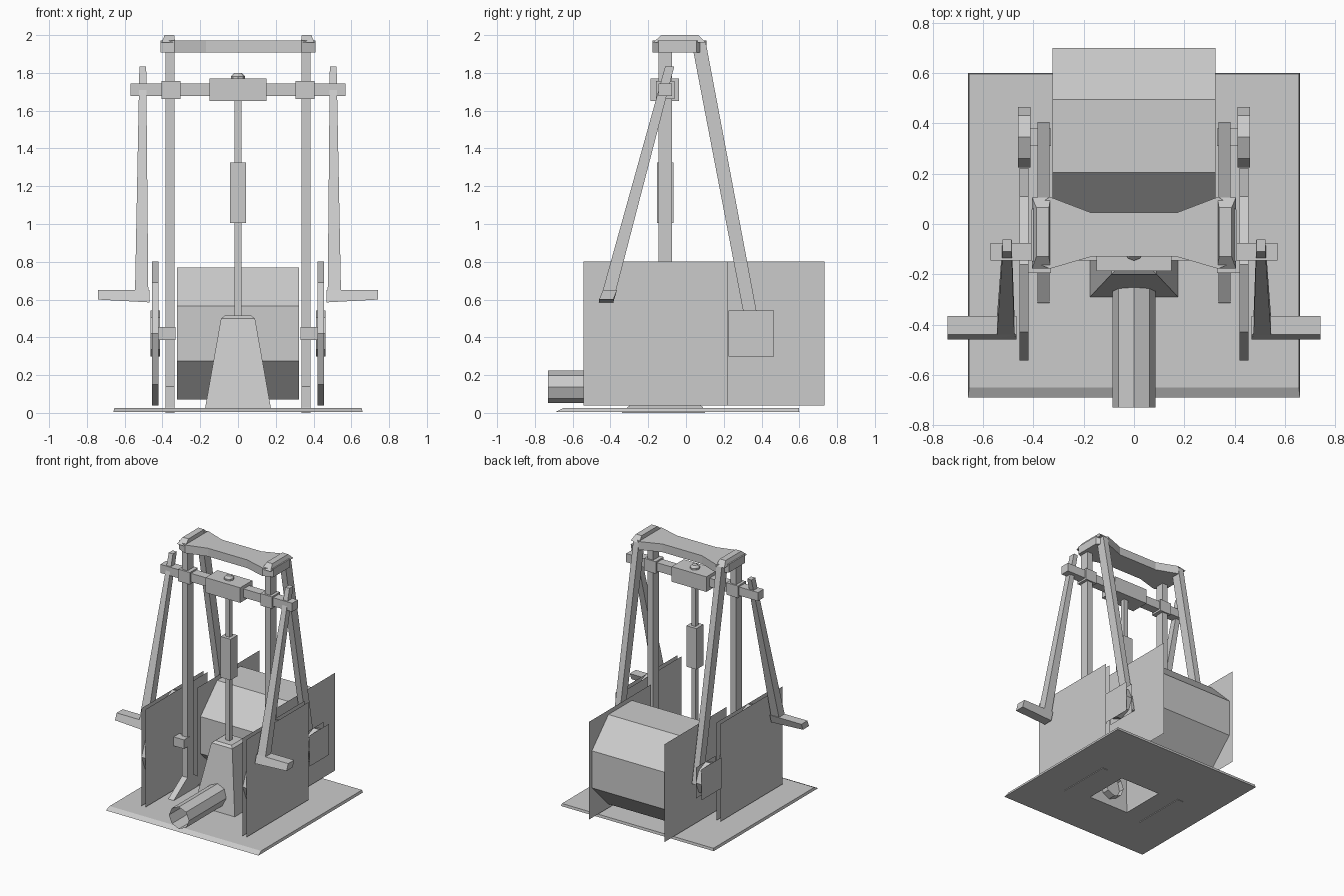
import bpy, bmesh, math

if "Cube" in bpy.data.objects:
    bpy.data.objects.remove(bpy.data.objects["Cube"])

grey = bpy.data.materials.new("plain grey")
grey.diffuse_color = (0.6, 0.6, 0.6, 1)
grey.use_nodes = True
grey.node_tree.nodes["Principled BSDF"].inputs["Base Color"].default_value = grey.diffuse_color


def make(name, verts, faces, fix=True):
    me = bpy.data.meshes.new(name)
    me.from_pydata(verts, [], faces)
    if fix:
        bm = bmesh.new()
        bm.from_mesh(me)
        bmesh.ops.recalc_face_normals(bm, faces=bm.faces)
        bm.to_mesh(me)
        bm.free()
    me.materials.append(grey)
    ob = bpy.data.objects.new(name, me)
    bpy.context.collection.objects.link(ob)
    return ob


def loft(name, rings, cap0=True, cap1=True):
    """Skin a list of equal-length rings."""
    n = len(rings[0])
    verts = [v for r in rings for v in r]
    faces = [(k * n + i, k * n + (i + 1) % n, (k + 1) * n + (i + 1) % n, (k + 1) * n + i)
             for k in range(len(rings) - 1) for i in range(n)]
    if cap0:
        faces.append(tuple(range(n))[::-1])
    if cap1:
        faces.append(tuple(range(len(verts) - n, len(verts))))
    return make(name, verts, faces)


def rect(x0, x1, y0, y1, z):
    return [(x0, y0, z), (x1, y0, z), (x1, y1, z), (x0, y1, z)]


def box(name, x0, x1, y0, y1, z0, z1):
    return loft(name, [rect(x0, x1, y0, y1, z0), rect(x0, x1, y0, y1, z1)])


def profile_x(name, x0, x1, pts, caps=True):
    """Extrude a (y, z) outline along x."""
    return loft(name, [[(x, y, z) for y, z in pts] for x in (x0, x1)], caps, caps)


def octagon(cy, cz, r, turn=0):
    return [(cy + r * math.cos(math.radians(45 * i + turn)),
             cz + r * math.sin(math.radians(45 * i + turn))) for i in range(8)]


def panel(name, x, cy, cz, h, out):
    pts = [(x, cy - h, cz - h), (x, cy + h, cz - h), (x, cy + h, cz + h), (x, cy - h, cz + h)]
    return make(name, pts if out > 0 else pts[::-1], [(0, 1, 2, 3)], False)


# Base plate with bevelled front and square opening under the pump
PY = -0.11
loft("base_plate", [rect(-.175, .175, PY - .18, PY + .18, .005),
                    rect(-.66, .66, -.69, .60, .005),
                    rect(-.655, .655, -.65, .597, .025),
                    rect(-.175, .175, PY - .18, PY + .18, .025),
                    rect(-.175, .175, PY - .18, PY + .18, .005)], False, False)

# Pump body, spout, rod
loft("pump_body", [rect(-.175, .175, PY - .18, PY + .18, .02),
                   rect(-.09, .09, PY - .09, PY + .09, .5),
                   rect(-.07, .07, PY - .07, PY + .07, .515)], False, True)
loft("spout", [[(a, y, b) for a, b in octagon(0, .138, .086)] for y in (-.73, -.22)], False, False)
box("pump_rod", -.018, .018, PY - .018, PY + .018, .5, 1.785)
box("rod_sleeve", -.043, .043, PY - .043, PY + .043, 1.005, 1.325)
loft("rod_nut", [[(a, b, z) for a, b in octagon(0, PY, r)]
                 for r, z in ((.036, 1.76), (.036, 1.782), (.02, 1.8))])

# Crossbar
box("crossbar", -.57, .57, -.145, -.075, 1.678, 1.745)
box("crossbar_block", -.15, .15, -.187, -.037, 1.652, 1.77)

# Top beam, waisted in plan
beam = [(-.41, -.145, .055), (-.335, -.178, .108), (-.17, -.13, .045),
        (.17, -.13, .045), (.335, -.178, .108), (.41, -.145, .055)]
loft("top_beam", [[(x, a, 1.908), (x, b, 1.908), (x, b, 1.972), (x, a, 1.972)]
                  for x, a, b in beam])

# Rear roller with square side panels
profile_x("roller", -.324, .324, octagon(.35, .42, .35 / math.cos(math.pi / 8), 22.5), False)

for s, side in ((1, "right"), (-1, "left")):
    def xs(a, b):
        return (a * s, b * s) if s > 0 else (b * s, a * s)

    # Frame: splayed front post, rear strut, beam cap
    x0, x1 = xs(.335, .383)
    profile_x("front_post_" + side, x0, x1,
              [(-.34, 0), (.10, 0), (.09, .03), (-.073, .14), (-.073, 1.95),
               (-.145, 1.95), (-.145, .14), (-.31, .03)])
    profile_x("rear_strut_" + side, x0, x1,
              [(.335, .37), (.405, .37), (.105, 1.96), (.065, 1.99), (.03, 1.96)])
    loft("beam_cap_" + side, [rect(*xs(.332, .405), -.176, .105, 1.96),
                              rect(*xs(.338, .388), -.13, .065, 2.0)])
    box("post_collar_" + side, *xs(.305, .405), -.16, -.062, 1.663, 1.757)

    # Roller panels
    panel("roller_panel_" + side, s * .327, .35, .42, .382, s)

    # Wheels: octagonal band between two square panels, with axles
    for nm, cy, r, xa, xb in (("front_wheel_", -.16, .382, .42, .455),
                              ("rear_wheel_", .345, .121, .412, .462)):
        profile_x(nm + "band_" + side, *xs(xa, xb), octagon(cy, .42, r), False)
        panel(nm + "outer_panel_" + side, s * xb, cy, .42, r, s)
        panel(nm + "inner_panel_" + side, s * xa, cy, .42, r, -s)
        box(nm + "axle_" + side, *xs(.33, xa + .01), cy - .035, cy + .035, .385, .455)

    # Hand lever: tapering slanted arm and side handle
    loft("lever_arm_" + side, [rect(*xs(.468, .55), -.46, -.385, .59),
                               rect(*xs(.475, .545), -.44, -.37, .65),
                               rect(*xs(.486, .522), -.11, -.062, 1.835)])
    loft("lever_handle_" + side,
         [[(s * x, -.46, a), (s * x, -.385, a), (s * x, -.365, b), (s * x, -.44, b)]
          for x, a, b in ((.468, .585, .65), (.742, .60, .65))])
